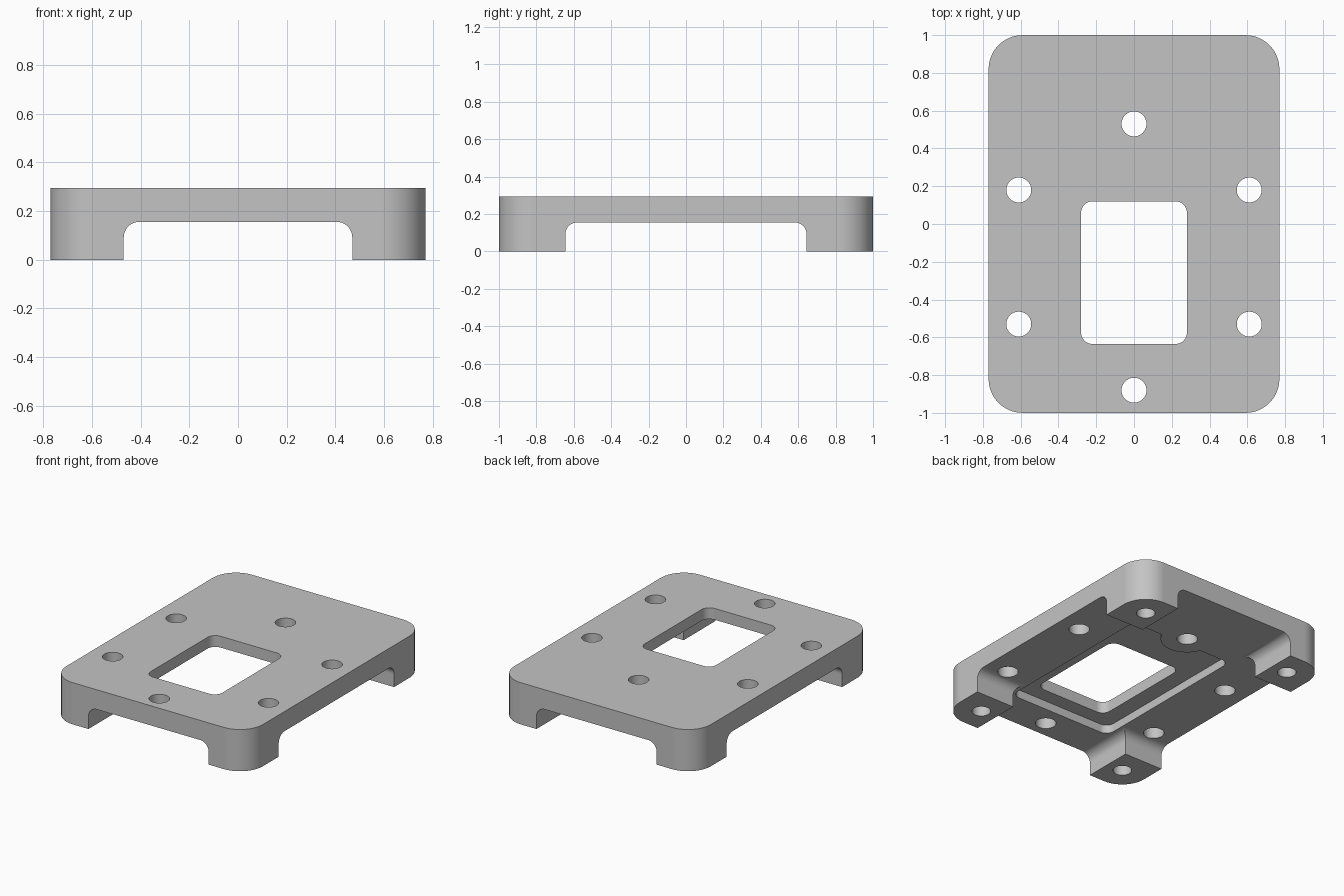
import bpy, bmesh
from math import sin, cos, pi, asin

cube = bpy.data.objects.get("Cube")
if cube:
    bpy.data.objects.remove(cube, do_unlink=True)

HEIGHT, UNDERSIDE, RECESS_TOP = 0.295, 0.156, 0.215
HALF_X, HALF_Y, CORNER = 0.77, 1.0, 0.18


def arc(cx, cy, r, a0, a1, n):
    return [(cx + r * cos(a0 + (a1 - a0) * i / n),
             cy + r * sin(a0 + (a1 - a0) * i / n)) for i in range(n + 1)]


def circle(cx, cy, r):
    return arc(cx, cy, r, 0, 2 * pi, 40)[:-1]


def rounded_rect(x, y0, y1, r, bite=()):
    """Rounded outline, centred in x, with an optional bite in its far edge."""
    n = 10
    return (arc(x - r, y1 - r, r, 0, pi / 2, n) + list(bite)
            + arc(r - x, y1 - r, r, pi / 2, pi, n)
            + arc(r - x, y0 + r, r, pi, pi * 1.5, n)
            + arc(x - r, y0 + r, r, pi * 1.5, pi * 2, n))


def prism(name, outline, lo, hi, place=lambda u, v, w: (u, v, w)):
    """Extrude an outline from lo to hi along the axis chosen by place."""
    bm = bmesh.new()
    face = bm.faces.new([bm.verts.new(place(u, v, lo)) for u, v in outline])
    moved = bmesh.ops.extrude_face_region(bm, geom=[face])["geom"]
    for v in moved:
        if isinstance(v, bmesh.types.BMVert):
            a, b = place(0, 0, lo), place(0, 0, hi)
            v.co = [c + q - p for c, p, q in zip(v.co, a, b)]
    bmesh.ops.recalc_face_normals(bm, faces=bm.faces)
    mesh = bpy.data.meshes.new(name)
    bm.to_mesh(mesh)
    bm.free()
    obj = bpy.data.objects.new(name, mesh)
    bpy.context.collection.objects.link(obj)
    return obj


def channel_profile(half, r=0.065):
    """Archway section with rounded upper corners."""
    top = UNDERSIDE - r
    return ([(-half, -0.1), (half, -0.1)]
            + arc(half - r, top, r, 0, pi / 2, 10)
            + arc(r - half, top, r, pi / 2, pi, 10))


# Solid block with rounded corners
plate = prism("mounting_plate",
              rounded_rect(HALF_X, -HALF_Y, HALF_Y, CORNER), 0, HEIGHT)

# Two crossing channels leave the four corner feet
cutters = [
    prism("channel_lengthwise", channel_profile(0.47), -1.2, 1.2,
          lambda u, v, w: (u, w, v)),
    prism("channel_crosswise", channel_profile(0.645), -1.2, 1.2,
          lambda u, v, w: (w, u, v)),
]

# Underside recess, keeping a round boss about the rear screw hole
boss_y, boss_r, recess_y = 0.53, 0.17, 0.47
a = asin((boss_y - recess_y) / boss_r)
bite = arc(0, boss_y, boss_r, -a, a - pi, 20)
cutters.append(prism("recess", rounded_rect(0.4, -0.74, recess_y, 0.06, bite),
                     0.1, RECESS_TOP))

# Central window
cutters.append(prism("window", rounded_rect(0.28, -0.635, 0.12, 0.06), 0.05, 0.4))

# Through holes
for x, y in [(0, boss_y), (0, -0.88)] + [(s * 0.61, y) for s in (-1, 1)
                                         for y in (0.18, -0.53)]:
    cutters.append(prism("screw_hole", circle(x, y, 0.066), 0.05, 0.4))

# Blind holes in the feet
for sx in (-1, 1):
    for sy in (-1, 1):
        cutters.append(prism("foot_hole", circle(sx * 0.59, sy * 0.82, 0.06),
                             -0.1, 0.2))

# Cut everything and keep only the finished plate
for cutter in cutters:
    cutter.hide_render = True
    mod = plate.modifiers.new(cutter.name, "BOOLEAN")
    mod.operation, mod.solver, mod.object = "DIFFERENCE", "EXACT", cutter
graph = bpy.context.evaluated_depsgraph_get()
result = bpy.data.meshes.new_from_object(plate.evaluated_get(graph))
plate.modifiers.clear()
plate.data = result
for cutter in cutters:
    bpy.data.objects.remove(cutter, do_unlink=True)

# Plain grey material
grey = bpy.data.materials.new("plain_grey")
grey.use_nodes = True
grey.diffuse_color = (0.55, 0.55, 0.55, 1)
grey.node_tree.nodes["Principled BSDF"].inputs["Base Color"].default_value = grey.diffuse_color
plate.data.materials.clear()
plate.data.materials.append(grey)

# Smooth curves, crisp edges
bpy.ops.object.select_all(action="DESELECT")
plate.select_set(True)
bpy.context.view_layer.objects.active = plate
bpy.ops.object.shade_smooth_by_angle()
weighted = plate.modifiers.new("flat_face_normals", "WEIGHTED_NORMAL")
weighted.keep_sharp = True
